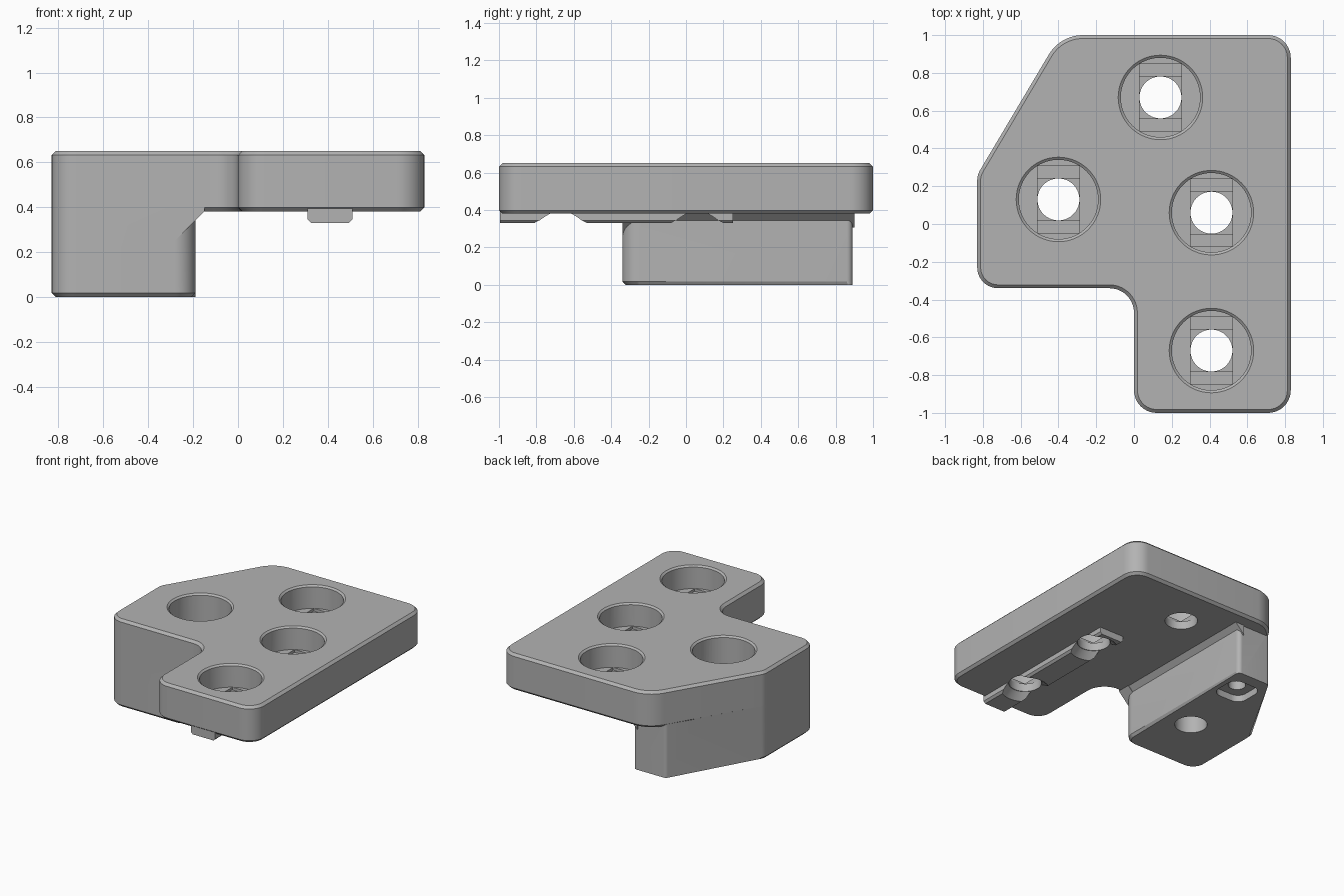
import bpy, bmesh, math
from mathutils import Vector

if "Cube" in bpy.data.objects:
    bpy.data.objects.remove(bpy.data.objects["Cube"])

grey = bpy.data.materials.new("plain grey")
grey.use_nodes = True
colour = (0.45, 0.45, 0.45, 1)
grey.diffuse_color = colour
grey.node_tree.nodes["Principled BSDF"].inputs["Base Color"].default_value = colour


def rounded(corners, steps=10):
    """Outline with a fillet at each (x, y, radius) corner."""
    out = []
    for i, (x, y, r) in enumerate(corners):
        p = Vector((x, y))
        if not r:
            out.append(p)
            continue
        a = (Vector(corners[i - 1][:2]) - p).normalized()
        b = (Vector(corners[(i + 1) % len(corners)][:2]) - p).normalized()
        half = a.angle(b) / 2
        centre = p + (a + b).normalized() * r / math.sin(half)
        reach = r / math.tan(half)
        start, end = p + a * reach - centre, p + b * reach - centre
        turn = start.angle_signed(end)
        for k in range(steps + 1):
            t = -turn * k / steps
            c, s = math.cos(t), math.sin(t)
            out.append(centre + Vector((start.x * c - start.y * s, start.x * s + start.y * c)))
    return out


def make(name, bm):
    bmesh.ops.recalc_face_normals(bm, faces=bm.faces)
    mesh = bpy.data.meshes.new(name)
    bm.to_mesh(mesh)
    bm.free()
    ob = bpy.data.objects.new(name, mesh)
    mesh.materials.append(grey)
    bpy.context.collection.objects.link(ob)
    return ob


def prism(name, points, low, high, axis="z", chamfer=0, rule=None):
    """Extrude a profile along z or y, chamfering the end edges that pass the rule."""
    def place(p, d):
        return (p[0], p[1], d) if axis == "z" else (p[0], d, p[1])
    bm = bmesh.new()
    ends = [[bm.verts.new(place(p, d)) for p in points] for d in (low, high)]
    caps = [bm.faces.new(e) for e in ends]
    n = len(points)
    for i in range(n):
        j = (i + 1) % n
        bm.faces.new((ends[0][i], ends[0][j], ends[1][j], ends[1][i]))
    bmesh.ops.recalc_face_normals(bm, faces=bm.faces)
    if chamfer:
        edges = {e for f in caps for e in f.edges}
        edges = [e for e in edges if not rule or rule((e.verts[0].co + e.verts[1].co) / 2)]
        bmesh.ops.bevel(bm, geom=edges, offset=chamfer, segments=1, affect="EDGES")
    return make(name, bm)


def cone(x, y, low, high, r_low, r_high):
    bm = bmesh.new()
    bmesh.ops.create_cone(bm, cap_ends=True, segments=64, radius1=r_low, radius2=r_high, depth=high - low)
    bmesh.ops.translate(bm, verts=bm.verts, vec=(x, y, (low + high) / 2))
    return make("cutter", bm)


def combine(body, other, operation):
    mod = body.modifiers.new("combine", "BOOLEAN")
    mod.operation, mod.solver, mod.object = operation, "EXACT", other
    bpy.context.view_layer.objects.active = body
    bpy.ops.object.modifier_apply(modifier=mod.name)
    bpy.data.objects.remove(other)


def box(x0, x1, y0, y1):
    return [(x0, y0), (x1, y0), (x1, y1), (x0, y1)]


# Top plate
body = prism("mounting_bracket", rounded([
    (0.83, -1, 0.12), (0.83, 1, 0.12), (-0.39, 1, 0.21), (-0.83, 0.26, 0.11),
    (-0.83, -0.34, 0.11), (0, -0.34, 0.13), (0, -1, 0.12)]), 0.38, 0.65, chamfer=0.018)

# Deep block below the plate, with its lower rim chamfered towards the front
block = prism("block", rounded([
    (-0.19, -0.34, 0.09), (-0.19, 0.89, 0.03), (-0.455, 0.89, 0.03),
    (-0.83, 0.26, 0.11), (-0.83, -0.34, 0.11)]), 0, 0.55, chamfer=0.018,
    rule=lambda m: m.z < 0.1 and m.y < 0.5)
combine(body, block, "UNION")

# Sloped supports where the block meets the plate
combine(body, prism("corner_support", [(-0.29, 0.24), (-0.15, 0.38), (-0.15, 0.42), (-0.29, 0.42)],
                    -0.34, -0.24, "y"), "UNION")
combine(body, prism("side_support", [(-0.23, 0.305), (-0.15, 0.385), (-0.15, 0.42), (-0.23, 0.42)],
                    -0.25, 0.9, "y"), "UNION")

# Locating rail
combine(body, prism("rail", [(0.31, 0.42), (0.31, 0.345), (0.325, 0.33), (0.495, 0.33),
                             (0.51, 0.345), (0.51, 0.42)], -0.995, 0.25, "y"), "UNION")

# Stepped screw holes: counterbore, slot, square and bore
bore = 0.112
for x, y, floor in ((0.14, 0.67, 0.48), (0.41, 0.06, 0.48), (0.41, -0.67, 0.48), (-0.4, 0.13, 0.2)):
    combine(body, cone(x, y, floor, 0.7, 0.21, 0.21), "DIFFERENCE")
    combine(body, cone(x, y, 0.635, 0.655, 0.205, 0.23), "DIFFERENCE")
    side = math.sqrt(0.21 ** 2 - bore ** 2)
    combine(body, prism("slot", box(x - bore, x + bore, y - side, y + side),
                        floor - 0.02, floor + 0.05), "DIFFERENCE")
    combine(body, prism("square", box(x - bore, x + bore, y - bore, y + bore),
                        floor - 0.04, floor + 0.05), "DIFFERENCE")
    combine(body, cone(x, y, -0.1, floor + 0.05, bore - 0.001, bore - 0.001), "DIFFERENCE")

# Countersinks through the rail
for y in (0.06, -0.67):
    combine(body, cone(0.41, y, 0.31, 0.38, 0.185, 0.115), "DIFFERENCE")

# Pocket under the block
combine(body, prism("pocket", rounded([
    (-0.47, 0.56, 0.07), (-0.23, 0.56, 0.07), (-0.23, 0.8, 0.07), (-0.47, 0.8, 0.07)]),
    -0.05, 0.05), "DIFFERENCE")
combine(body, cone(-0.35, 0.68, 0.0, 0.12, 0.06, 0.06), "DIFFERENCE")

# Smooth fillets, crisp edges
bpy.ops.object.select_all(action="DESELECT")
body.select_set(True)
bpy.context.view_layer.objects.active = body
bpy.ops.object.shade_smooth_by_angle(angle=math.radians(25))
